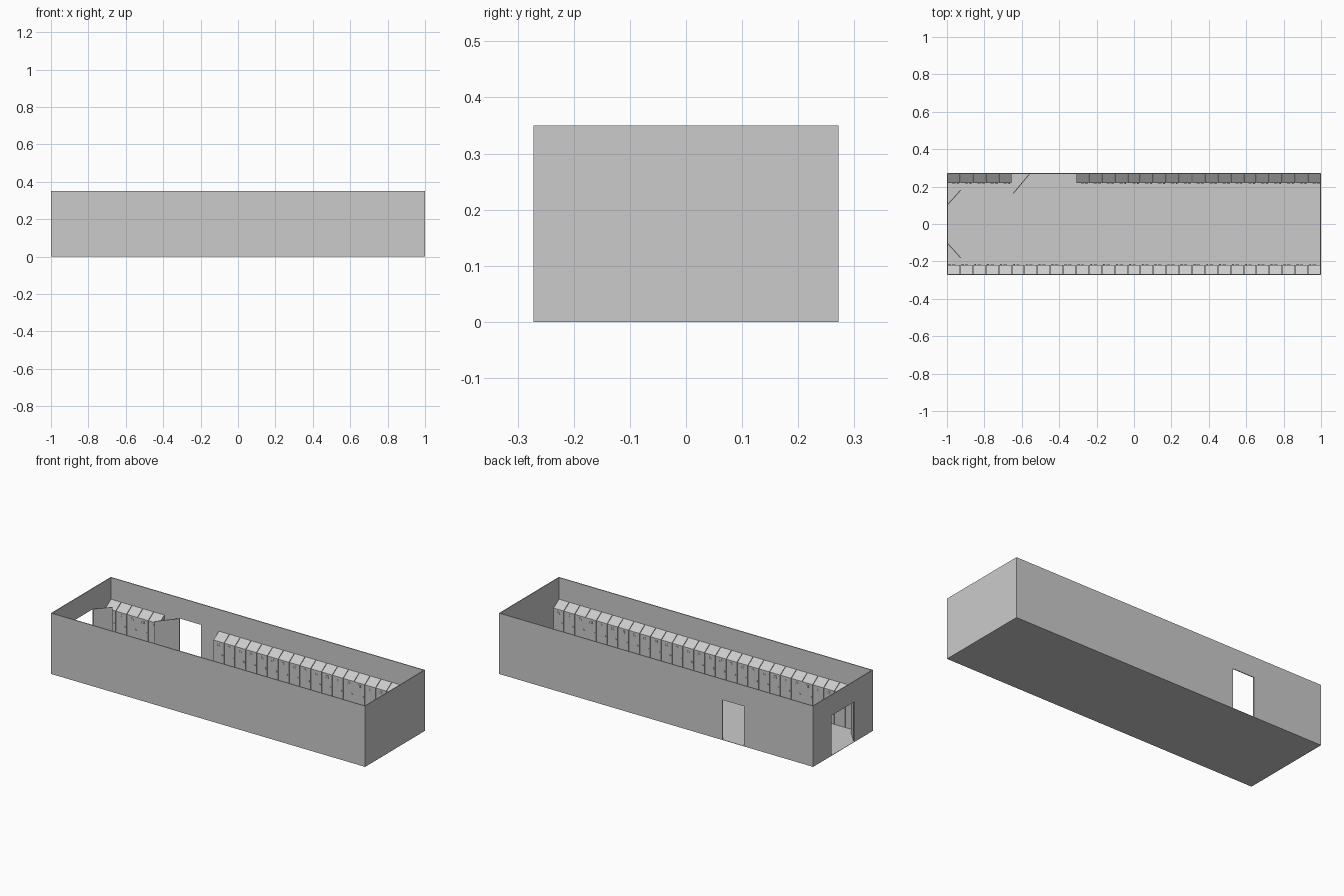
import bpy, bmesh, math
from mathutils import Vector, Matrix

if "Cube" in bpy.data.objects:
    bpy.data.objects.remove(bpy.data.objects["Cube"])

HX, HY, H, T = 1.0, 0.272, 0.35, 0.005      # room half sizes, height, wall thickness
DOOR_H = 0.231
N = 29                                       # locker slots per long wall
PITCH = 2 * (HX - 0.001) / N
GAP = 0.003


def finish(name, bm, matrix=None):
    bmesh.ops.recalc_face_normals(bm, faces=bm.faces)
    me = bpy.data.meshes.new(name)
    bm.to_mesh(me)
    bm.free()
    ob = bpy.data.objects.new(name, me)
    bpy.context.collection.objects.link(ob)
    if matrix:
        ob.matrix_world = matrix
    return ob


def prism(bm, pts, offset):
    """Extrude a closed outline along an offset vector."""
    face = bm.faces.new([bm.verts.new(p) for p in pts])
    ext = bmesh.ops.extrude_face_region(bm, geom=[face])
    vs = [v for v in ext["geom"] if isinstance(v, bmesh.types.BMVert)]
    bmesh.ops.translate(bm, verts=vs, vec=Vector(offset))


def box(bm, lo, hi):
    x0, y0, z0 = lo
    x1, y1, z1 = hi
    prism(bm, [(x0, y0, z0), (x1, y0, z0), (x1, y1, z0), (x0, y1, z0)], (0, 0, z1 - z0))


def wall_outline(a, b, d0=None, d1=None):
    """Wall outline in (along, up), with an optional doorway notch."""
    pts = [(a, 0)]
    if d0 is not None:
        pts += [(d0, 0), (d0, DOOR_H), (d1, DOOR_H), (d1, 0)]
    return pts + [(b, 0), (b, H), (a, H)]


# Floor
bm = bmesh.new()
box(bm, (-HX, -HY, 0), (HX, HY, 0.002))
finish("floor", bm)

# Long walls, the back one with a side doorway
SIDE0, SIDE1 = -0.559, -0.422
for name, y, door in (("front_wall", -HY, ()), ("back_wall", HY - T, (SIDE0, SIDE1))):
    bm = bmesh.new()
    prism(bm, [(x, y, z) for x, z in wall_outline(-HX, HX, *door)], (0, T, 0))
    finish(name, bm)

# End walls, the left one with a double doorway
END = 0.105
for name, x, door in (("left_wall", -HX, (-END, END)), ("right_wall", HX - T, ())):
    bm = bmesh.new()
    prism(bm, [(x, y, z) for y, z in wall_outline(-HY + T, HY - T, *door)], (T, 0, 0))
    finish(name, bm)


# Open door leaves, hinged at the origin
def door_leaf(name, hinge, angle, width):
    bm = bmesh.new()
    box(bm, (0, -0.002, 0.003), (width, 0.002, DOOR_H))
    finish(name, bm, Matrix.Translation((*hinge, 0)) @ Matrix.Rotation(angle, 4, 'Z'))


door_leaf("side_door", (SIDE0, HY - T), math.radians(180 + 50), 0.135)
door_leaf("end_door_back", (-HX + T, END), math.radians(48), 0.103)
door_leaf("end_door_front", (-HX + T, -END), math.radians(-48), 0.103)

# One locker: sloped-top body, vent slats, latch and knob; faces -y, back at y = 0
DEPTH, FRONT_H, BACK_H = 0.049, 0.193, 0.225


def locker_mesh():
    bm = bmesh.new()
    w = PITCH - GAP
    x0 = -w / 2
    prism(bm, [(x0, 0, 0.002), (x0, -DEPTH, 0.002), (x0, -DEPTH, FRONT_H), (x0, 0, BACK_H)], (w, 0, 0))
    for z in (0.168, 0.174, 0.180):
        box(bm, (-0.009, -DEPTH - 0.001, z), (0.009, -DEPTH + 0.001, z + 0.002))
    knob = Matrix.Translation((0.022, -DEPTH - 0.001, 0.118)) @ Matrix.Rotation(math.pi / 2, 4, 'X')
    bmesh.ops.create_cone(bm, cap_ends=True, segments=12, radius1=0.005, radius2=0.005,
                          depth=0.004, matrix=knob)
    bmesh.ops.recalc_face_normals(bm, faces=bm.faces)
    me = bpy.data.meshes.new("locker")
    bm.to_mesh(me)
    bm.free()
    return me


# Rows of lockers; the back row leaves space for the side doorway
locker = locker_mesh()
for i in range(N):
    x = -HX + 0.001 + (i + 0.5) * PITCH
    rows = [("front", -HY + T, math.pi)]
    if not 5 <= i < 10:
        rows.append(("back", HY - T, 0))
    for row, y, turn in rows:
        ob = bpy.data.objects.new(f"{row}_locker_{i + 1}", locker)
        ob.location = (x, y, 0)
        ob.rotation_euler.z = turn
        bpy.context.collection.objects.link(ob)
